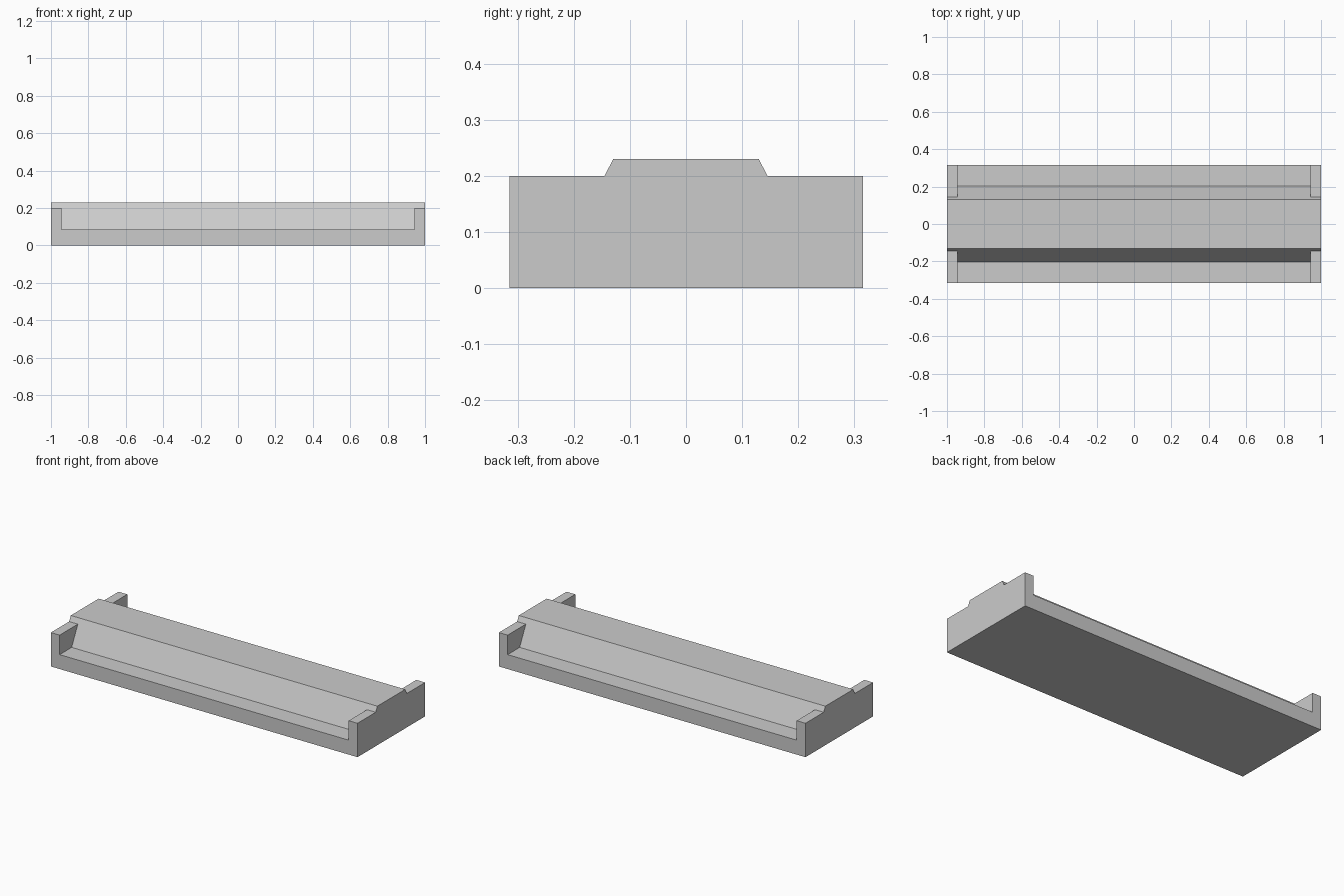
import bpy
import bmesh

cube = bpy.data.objects.get("Cube")
if cube:
    bpy.data.objects.remove(cube, do_unlink=True)

HALF_LENGTH, HALF_DEPTH = 1.0, 0.315
WALL, WALL_HEIGHT = 0.057, 0.2
LEDGE, TOP = 0.085, 0.23

grey = bpy.data.materials.new("light grey")
grey.use_nodes = True
colour = (0.6, 0.6, 0.6, 1.0)
grey.diffuse_color = colour
grey.node_tree.nodes["Principled BSDF"].inputs["Base Color"].default_value = colour


def extrude_profile(name, half_profile, x0, x1):
    """Mirror a (y, z) half profile across y and extrude it along x."""
    profile = half_profile + [(-y, z) for y, z in reversed(half_profile)]
    bm = bmesh.new()
    face = bm.faces.new([bm.verts.new((x0, y, z)) for y, z in profile])
    result = bmesh.ops.extrude_face_region(bm, geom=[face])
    verts = [v for v in result["geom"] if isinstance(v, bmesh.types.BMVert)]
    bmesh.ops.translate(bm, verts=verts, vec=(x1 - x0, 0, 0))
    bmesh.ops.recalc_face_normals(bm, faces=bm.faces)
    mesh = bpy.data.meshes.new(name)
    bm.to_mesh(mesh)
    bm.free()
    mesh.materials.append(grey)
    obj = bpy.data.objects.new(name, mesh)
    bpy.context.collection.objects.link(obj)
    return obj


# Slope of the raised ridge, and where it meets the top of the end walls
foot, crest = 0.203, 0.13
shoulder = crest + (foot - crest) * (TOP - WALL_HEIGHT) / (TOP - LEDGE)

# Ledged base with the ridge along the middle
inner = HALF_LENGTH - WALL
extrude_profile("ridged_base",
                [(HALF_DEPTH, 0), (HALF_DEPTH, LEDGE), (foot, LEDGE), (crest, TOP)],
                -inner, inner)

# End walls, with the ridge crest carried through
for name, side in (("left_end_wall", 1), ("right_end_wall", -1)):
    extrude_profile(name,
                    [(HALF_DEPTH, 0), (HALF_DEPTH, WALL_HEIGHT),
                     (shoulder, WALL_HEIGHT), (crest, TOP)],
                    side * inner, side * HALF_LENGTH)
